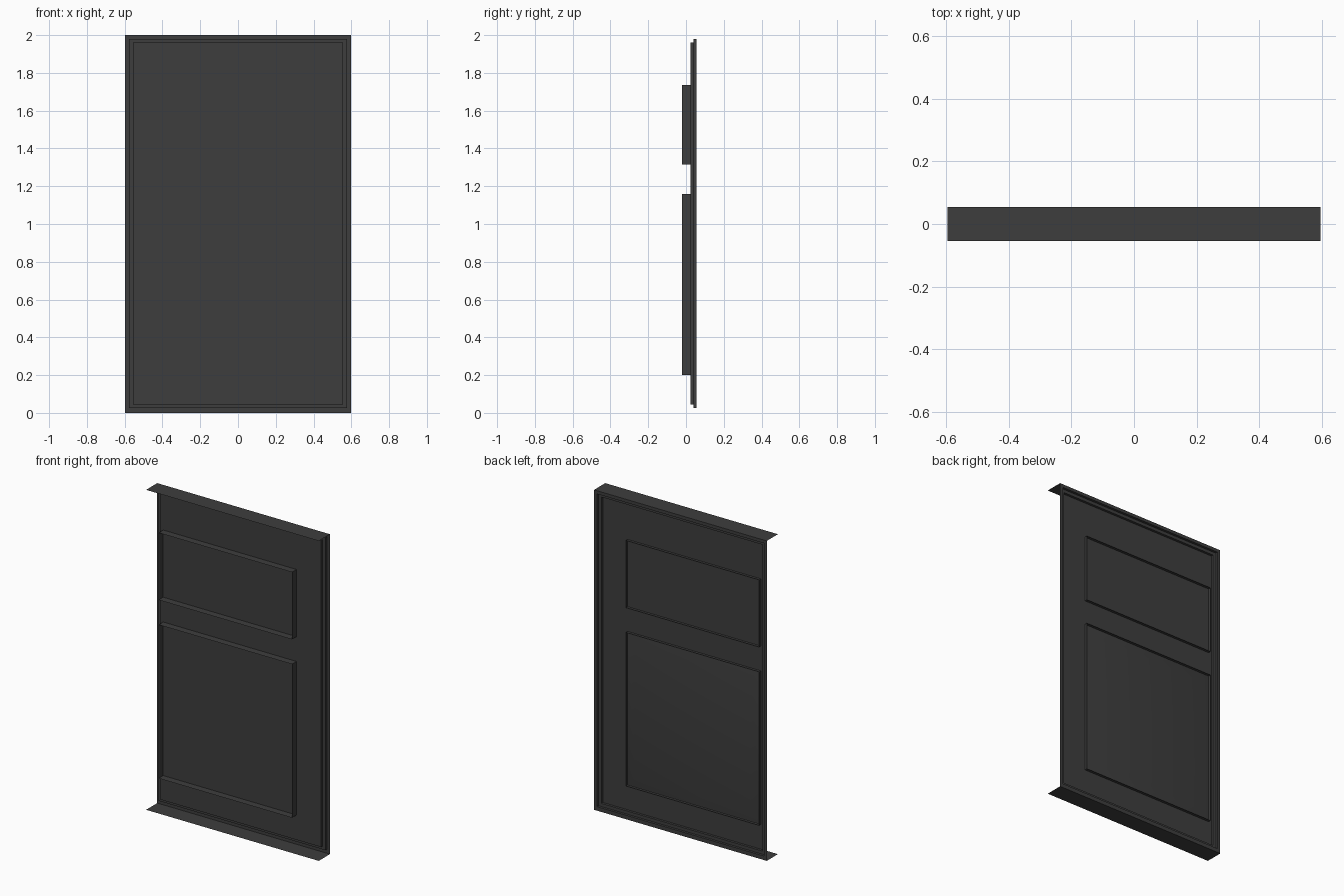
import bpy, bmesh

if "Cube" in bpy.data.objects:
    bpy.data.objects.remove(bpy.data.objects["Cube"])

charcoal = bpy.data.materials.new("charcoal_paint")
COLOUR = (0.047, 0.047, 0.047, 1)
charcoal.diffuse_color = COLOUR
charcoal.use_nodes = True
charcoal.node_tree.nodes["Principled BSDF"].inputs["Base Color"].default_value = COLOUR

HALF_W, HALF_D, HEIGHT = 0.597, 0.055, 2.0
SLAB_Y = 0.025


def finish(name, bm):
    mesh = bpy.data.meshes.new(name)
    bm.to_mesh(mesh)
    bm.free()
    mesh.materials.append(charcoal)
    obj = bpy.data.objects.new(name, mesh)
    bpy.context.collection.objects.link(obj)
    return obj


def loft(name, loops, cap):
    """Join rectangles (x0, x1, z0, z1, y) in order; optionally fill the last."""
    bm = bmesh.new()
    rings = []
    for x0, x1, z0, z1, y in loops:
        corners = ((x0, z0), (x0, z1), (x1, z1), (x1, z0))
        rings.append([bm.verts.new((x, y, z)) for x, z in corners])
    for a, b in zip(rings, rings[1:]):
        for i in range(4):
            j = (i + 1) % 4
            bm.faces.new((a[i], a[j], b[j], b[i]))
    if cap:
        bm.faces.new(rings[-1])
    bmesh.ops.recalc_face_normals(bm, faces=bm.faces)
    return finish(name, bm)


def inset(d, y, lift=0.0):
    return (-HALF_W + d, HALF_W - d, d + lift if d else 0, HEIGHT - d, y)


# Door skin: outer rim, two steps, flat middle
loft("door_slab", [inset(0, HALF_D), inset(0.02, HALF_D, 0.005),
                   inset(0.02, 0.04, 0.005), inset(0.04, 0.04, 0.005),
                   inset(0.04, SLAB_Y, 0.005)], True)

# Thin top and bottom plates
for name, z in (("top_plate", HEIGHT), ("bottom_plate", 0.0)):
    bm = bmesh.new()
    pts = ((-HALF_W, -HALF_D), (HALF_W, -HALF_D), (HALF_W, HALF_D), (-HALF_W, HALF_D))
    face = bm.faces.new([bm.verts.new((x, y, z)) for x, y in pts])
    if z == 0:
        face.normal_flip()
    finish(name, bm)

# Open rectangular mouldings passing through the slab
LEFT, RIGHT = -0.535, 0.387
for name, z0, z1 in (("upper_moulding", 1.315, 1.735), ("lower_moulding", 0.2, 1.16)):
    loft(name, [(LEFT, RIGHT, z0, z1, -0.02), (LEFT, RIGHT, z0, z1, 0.042)], False)

# Raised field inside the lower moulding, on the back
field = loft("lower_raised_field",
             [(LEFT + d, RIGHT - d, 0.2 + d, 1.16 - d, y)
              for d, y in ((0.005, 0.026), (0.06, 0.036))], True)
# Make the field face backwards
for poly in field.data.polygons:
    if poly.normal.y < 0:
        poly.flip()
field.data.shade_smooth()
